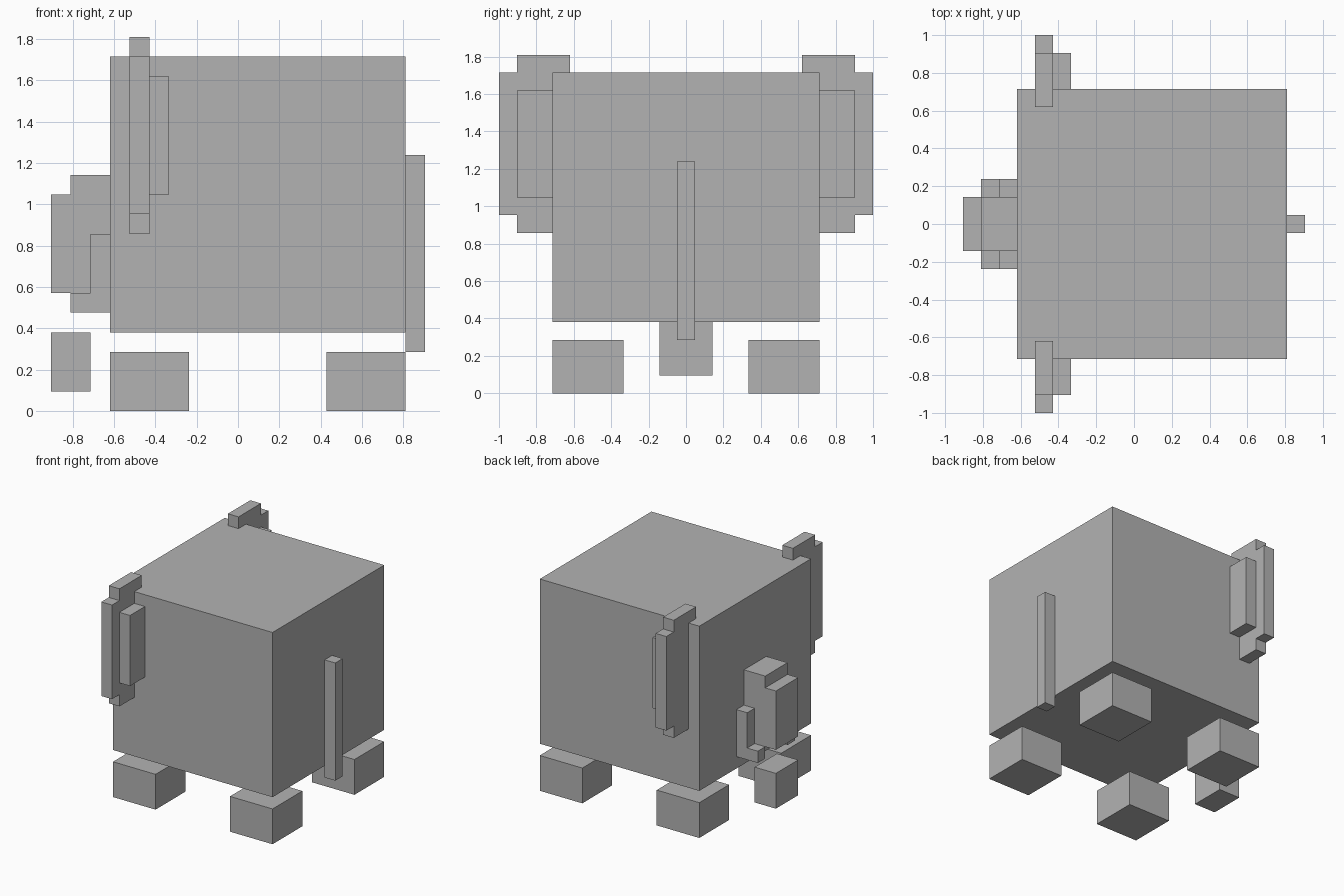
import bpy, bmesh
from mathutils import Vector

U = 2 / 21  # one block unit

cube = bpy.data.objects.get("Cube")
if cube:
    bpy.data.objects.remove(cube, do_unlink=True)

grey = bpy.data.materials.new("grey")
grey.use_nodes = True
GREY = (0.45, 0.45, 0.45, 1)
grey.diffuse_color = GREY
grey.node_tree.nodes["Principled BSDF"].inputs["Base Color"].default_value = GREY


def prism(name, profile, axis, lo, hi):
    """Extrude a flat profile along x or y from lo to hi, in block units."""
    bm = bmesh.new()
    place = (lambda p: (lo, p[0], p[1])) if axis == "x" else (lambda p: (p[0], lo, p[1]))
    face = bm.faces.new([bm.verts.new(Vector(place(p)) * U) for p in profile])
    side = bmesh.ops.extrude_face_region(bm, geom=[face])
    step = Vector((1, 0, 0)) if axis == "x" else Vector((0, 1, 0))
    bmesh.ops.translate(bm, vec=step * (hi - lo) * U,
                        verts=[v for v in side["geom"] if isinstance(v, bmesh.types.BMVert)])
    bmesh.ops.recalc_face_normals(bm, faces=bm.faces)
    mesh = bpy.data.meshes.new(name)
    bm.to_mesh(mesh)
    bm.free()
    mesh.materials.append(grey)
    obj = bpy.data.objects.new(name, mesh)
    bpy.context.collection.objects.link(obj)
    return obj


def box(name, x, y, z):
    return prism(name, [(x[0], z[0]), (x[1], z[0]), (x[1], z[1]), (x[0], z[1])], "y", *y)


# Body and tail
box("body", (-6.5, 8.5), (-7.5, 7.5), (4, 18))
box("tail", (8.5, 9.5), (-0.5, 0.5), (3, 13))

# Stepped trunk and its separate tip
prism("trunk", [(-9.5, 6), (-6.5, 6), (-6.5, 12), (-8.5, 12), (-8.5, 11), (-9.5, 11)],
      "y", -1.5, 1.5)
box("trunk_tip", (-9.5, -7.5), (-1.5, 1.5), (1, 4))

# Paired parts
ear = [(7.5, 9), (9.5, 9), (9.5, 10), (10.5, 10), (10.5, 18),
       (9.5, 18), (9.5, 19), (6.5, 19), (6.5, 18), (7.5, 18)]
tusk = [(-8.5, 5), (-6.5, 5), (-6.5, 9), (-7.5, 9), (-7.5, 6), (-8.5, 6)]
for s, side in ((1, "back"), (-1, "front")):
    def span(a, b):
        return sorted((s * a, s * b))

    prism(f"ear_{side}", [(s * y, z) for y, z in ear], "x", -5.5, -4.5)
    box(f"ear_backing_{side}", (-4.5, -3.5), span(7.5, 9.5), (11, 17))
    prism(f"tusk_{side}", tusk, "y", *span(1.5, 2.5))
    for x, end in ((-6.5, "head"), (4.5, "tail")):
        box(f"leg_{end}_{side}", (x, x + 4), span(3.5, 7.5), (0, 3))
